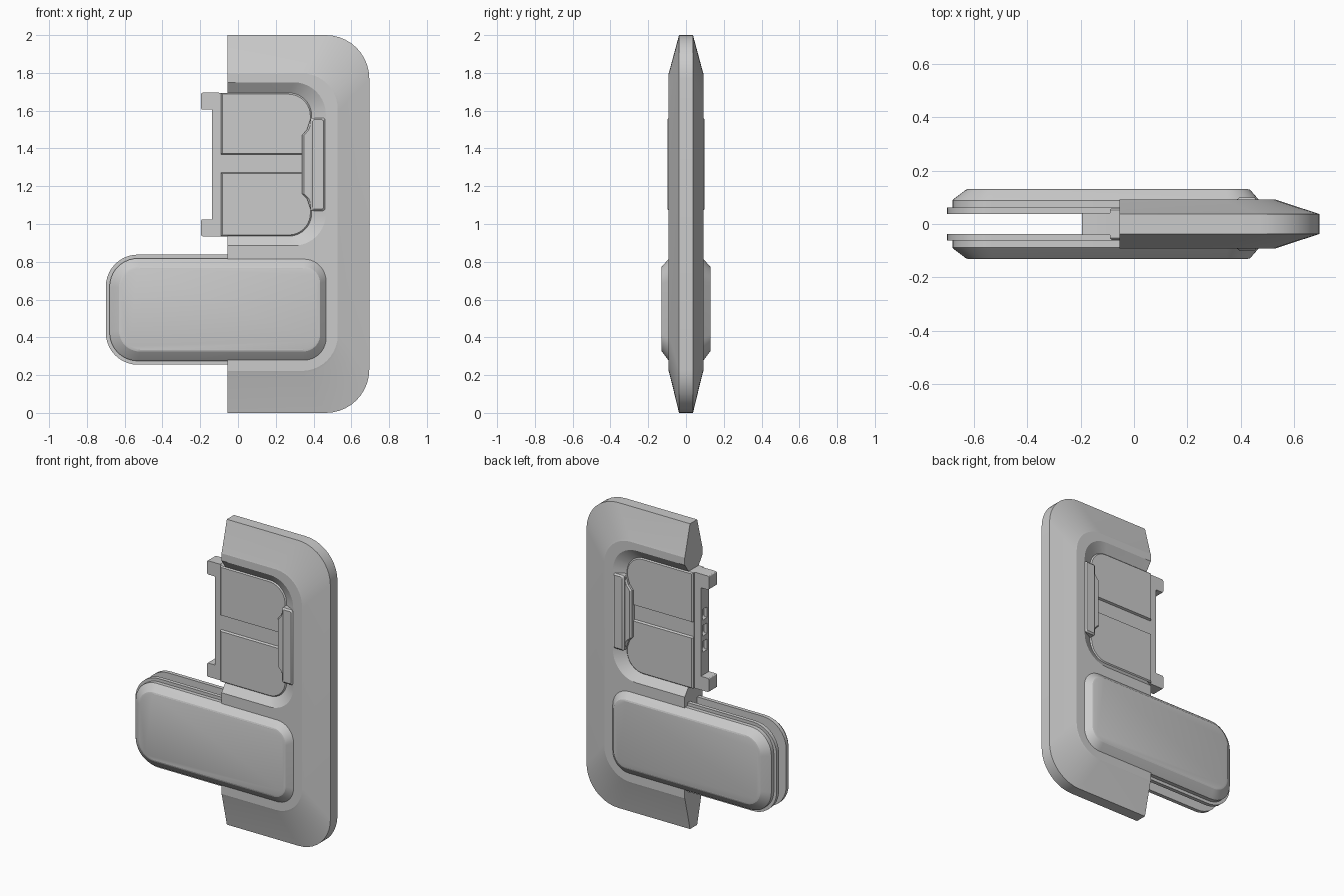
import bpy, bmesh
from math import cos, sin, pi

if "Cube" in bpy.data.objects:
    bpy.data.objects.remove(bpy.data.objects["Cube"])


def outline(x0, x1, z0, z1, rl=0.0, rr=0.0, n=10):
    """Rounded rectangle in XZ with separate left and right corner radii."""
    pts = []
    corners = [(x1, z0, -1, 1, rr, -pi / 2), (x1, z1, -1, -1, rr, 0),
               (x0, z1, 1, -1, rl, pi / 2), (x0, z0, 1, 1, rl, pi)]
    for x, z, sx, sz, r, a in corners:
        if r == 0:
            pts.append((x, z))
            continue
        for i in range(n + 1):
            t = a + pi / 2 * i / n
            pts.append((x + sx * r + r * cos(t), z + sz * r + r * sin(t)))
    return pts


def loft(name, rings):
    """Closed solid through XZ outlines placed at successive y positions."""
    bm = bmesh.new()
    loops = [[bm.verts.new((x, y, z)) for x, z in pts] for pts, y in rings]
    n = len(loops[0])
    for a, b in zip(loops, loops[1:]):
        for i in range(n):
            j = (i + 1) % n
            bm.faces.new((a[i], a[j], b[j], b[i]))
    bm.faces.new(loops[0])
    bm.faces.new(loops[-1])
    bmesh.ops.recalc_face_normals(bm, faces=bm.faces[:])
    me = bpy.data.meshes.new(name)
    bm.to_mesh(me)
    bm.free()
    ob = bpy.data.objects.new(name, me)
    bpy.context.collection.objects.link(ob)
    return ob


def both(name, half):
    """Solid symmetric about y = 0 from rings listed centre outwards."""
    return loft(name, [(p, -y) for p, y in reversed(half)] + half)


def activate(ob):
    bpy.ops.object.select_all(action='DESELECT')
    ob.select_set(True)
    bpy.context.view_layer.objects.active = ob


def cut(ob, cutter):
    cutter.hide_render = True
    m = ob.modifiers.new("cut", 'BOOLEAN')
    m.operation = 'DIFFERENCE'
    m.solver = 'EXACT'
    m.object = cutter
    activate(ob)
    bpy.ops.object.modifier_apply(modifier=m.name)
    bpy.data.objects.remove(cutter)


L = -0.055  # straight left side of the frame

# Outer frame: thin rim sloping up to a raised ridge
frame = both("frame", [
    (outline(L, 0.695, 0, 2, 0, 0.23), 0.037),
    (outline(L, 0.54, 0.21, 1.81, 0, 0.20), 0.088),
    (outline(L, 0.528, 0.222, 1.798, 0, 0.19), 0.092)])

# Window with chamfered sides, open to the left
cut(frame, both("window_cutter", [
    (outline(-0.4, 0.385, 0.94, 1.69, 0, 0.12), 0.05),
    (outline(-0.4, 0.465, 0.885, 1.75, 0, 0.17), 0.092),
    (outline(-0.4, 0.485, 0.87, 1.765, 0, 0.18), 0.105)]))

# Latch plate core with three slots on its left edge
core = both("latch_core", [(outline(-0.137, 0.36, 0.935, 1.694), 0.042)])
for z in (1.21, 1.315, 1.42):
    cut(core, both("slot_cutter", [
        (outline(-0.16, -0.112, z - 0.035, z + 0.035, 0, 0.015, 5), 0.024)]))

# Corner tabs of the latch
for name, z0, z1 in (("lower_tab", 0.935, 1.025), ("upper_tab", 1.605, 1.695)):
    both(name, [(outline(-0.195, -0.10, z0, z1, 0.008, 0, 3), 0.042)])

# Raised latch face with a wide central groove on each side
face = both("latch_face", [
    (outline(-0.09, 0.39, 0.935, 1.694, 0, 0.12), 0.053),
    (outline(-0.083, 0.383, 0.942, 1.687, 0, 0.115), 0.06)])
for s in (-1, 1):
    cut(face, loft("groove_cutter", [
        (outline(-0.3, 0.34, 1.272, 1.368), s * 0.045),
        (outline(-0.3, 0.34, 1.26, 1.38), s * 0.08)]))

# Clips gripping the latch, front and back
clip = [(0.34, 1.16), (0.365, 1.135), (0.385, 1.075), (0.42, 1.075),
        (0.42, 1.56), (0.385, 1.56), (0.365, 1.50), (0.34, 1.47)]
both("clip_jaw", [(clip, 0.074), ([(x + 0.01, z) for x, z in clip], 0.084)])
both("clip_bar", [(outline(0.383, 0.46, 1.07, 1.562, 0.01, 0.01, 3), 0.09),
                  (outline(0.395, 0.452, 1.08, 1.552, 0.008, 0.008, 3), 0.099)])

# Twin paddle: thin flange plus chamfered pad on each side
for name, s in (("front", -1), ("back", 1)):
    loft(name + "_flange", [
        (outline(-0.70, 0.0, 0.255, 0.838, 0.17), s * 0.037),
        (outline(-0.70, 0.0, 0.255, 0.838, 0.17), s * 0.062)])
    loft(name + "_pad", [
        (outline(-0.68, 0.47, 0.275, 0.818, 0.15, 0.12), s * 0.06),
        (outline(-0.68, 0.47, 0.275, 0.818, 0.15, 0.12), s * 0.088),
        (outline(-0.672, 0.463, 0.283, 0.81, 0.145, 0.115), s * 0.096),
        (outline(-0.63, 0.435, 0.325, 0.775, 0.11, 0.09), s * 0.128),
        (outline(-0.62, 0.425, 0.334, 0.766, 0.105, 0.085), s * 0.131)])

# Smooth the round corners, keep the creases
for ob in list(bpy.context.collection.objects):
    activate(ob)
    bpy.ops.object.shade_smooth_by_angle(angle=0.3)
